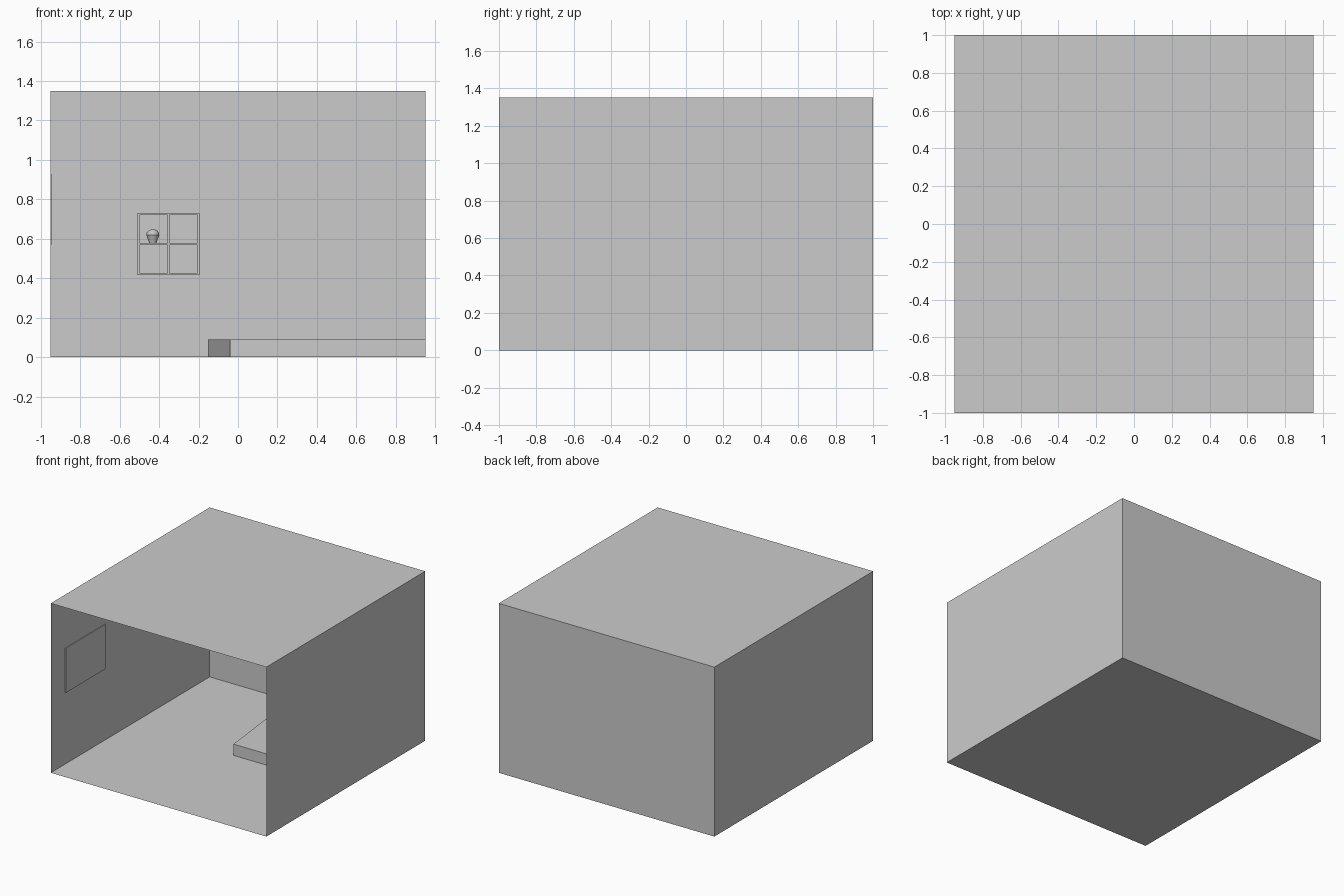
import bpy, bmesh
from math import cos, sin, tau

if "Cube" in bpy.data.objects:
    bpy.data.objects.remove(bpy.data.objects["Cube"])


def make(name, verts, faces):
    mesh = bpy.data.meshes.new(name)
    mesh.from_pydata(verts, [], faces)
    obj = bpy.data.objects.new(name, mesh)
    bpy.context.collection.objects.link(obj)
    return obj


def prism(name, outline, z0, z1):
    n = len(outline)
    verts = [(x, y, z) for z in (z0, z1) for x, y in outline]
    faces = [tuple(reversed(range(n))), tuple(range(n, 2 * n))]
    faces += [(i, (i + 1) % n, n + (i + 1) % n, n + i) for i in range(n)]
    return make(name, verts, faces)


def box(name, x0, x1, y0, y1, z0, z1):
    return prism(name, [(x0, y0), (x1, y0), (x1, y1), (x0, y1)], z0, z1)


W, D, H = 0.95, 1.0, 1.35

# Room shell: thin-walled box with the front side left open
room = box("room_shell", -W, W, -D, D, 0, H)
bm = bmesh.new()
bm.from_mesh(room.data)
front = [f for f in bm.faces if f.calc_center_median().y < -D + 0.01]
bmesh.ops.delete(bm, geom=front, context='FACES_ONLY')
bm.to_mesh(room.data)
bm.free()

# Raised floor in the back right corner, with a slanted left side
prism("raised_floor", [(-0.04, 0), (W, 0), (W, D), (-0.15, D)], 0, 0.09)

# Flat panel hung on the left wall
box("wall_panel", -W, -W + 0.007, -0.82, -0.32, 0.57, 0.925)

# Two by two cubby shelf on the back wall
cx, cz, half, t, depth = -0.352, 0.573, 0.152, 0.005, 0.15
for i, name in enumerate(("left", "middle", "right")):
    x = cx + (i - 1) * half
    box("shelf_upright_" + name, x - t, x + t, D - depth, D,
        cz - half - t, cz + half + t)
for i, name in enumerate(("bottom", "middle", "top")):
    z = cz + (i - 1) * half
    box("shelf_board_" + name, cx - half - t, cx + half + t, D - depth, D,
        z - t, z + t)

# Small potted plant standing on the middle board, turned from a profile
profile = [(0.018, 0), (0.030, 0.034), (0.033, 0.040), (0.031, 0.053),
           (0.022, 0.064), (0.010, 0.069)]
N = 16
verts = [(-0.432 + r * cos(tau * k / N), 0.92 + r * sin(tau * k / N), cz + t + z)
         for r, z in profile for k in range(N)]
faces = [(j * N + k, j * N + (k + 1) % N, (j + 1) * N + (k + 1) % N, (j + 1) * N + k)
         for j in range(len(profile) - 1) for k in range(N)]
faces += [tuple(reversed(range(N))), tuple(range(len(verts) - N, len(verts)))]
plant = make("potted_plant", verts, faces)
bpy.context.view_layer.objects.active = plant
plant.select_set(True)
bpy.ops.object.shade_smooth_by_angle()
